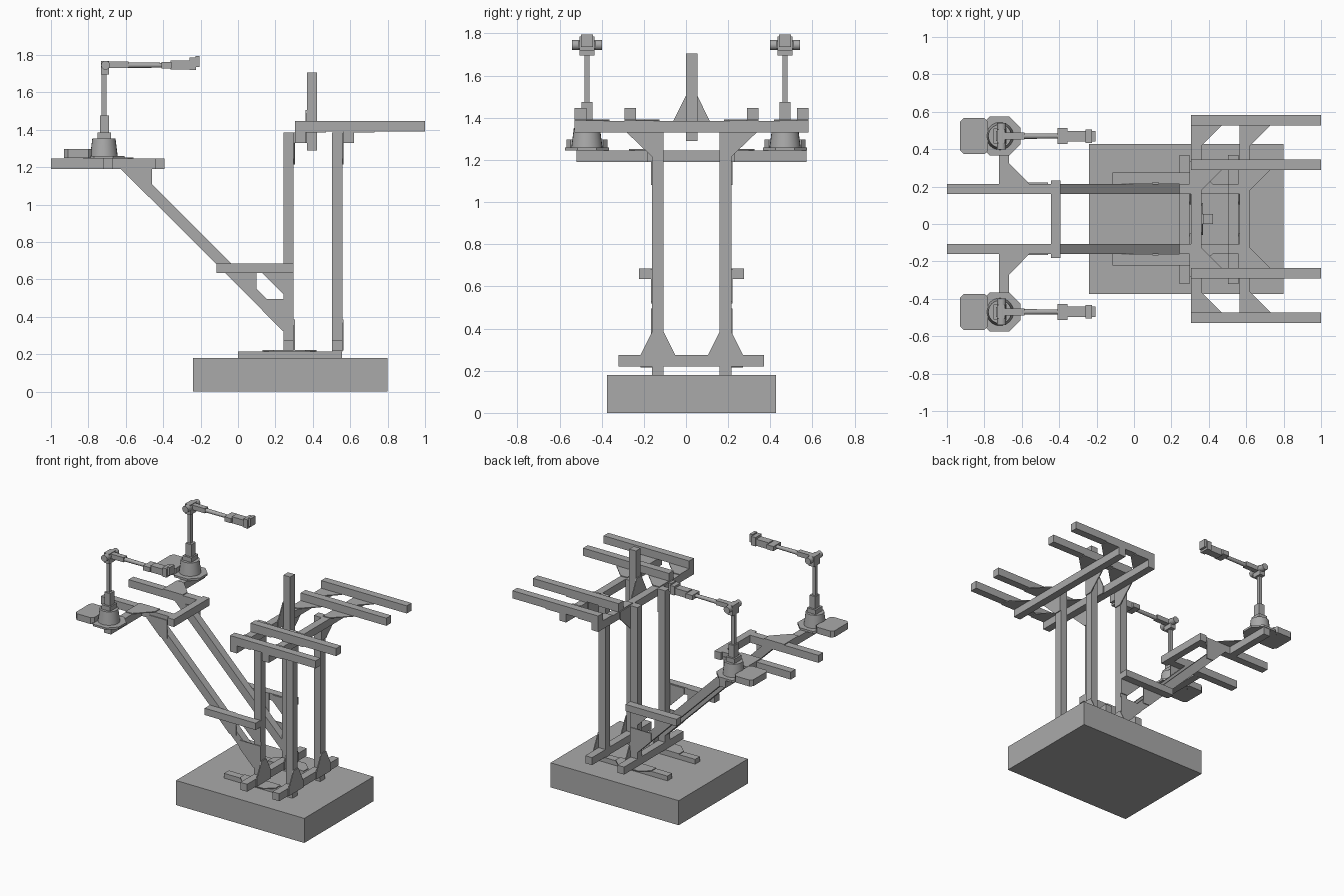
import bpy
import bmesh
from mathutils import Matrix, Vector

if "Cube" in bpy.data.objects:
    bpy.data.objects.remove(bpy.data.objects["Cube"])

grey = bpy.data.materials.new("machine grey")
grey.use_nodes = True
COLOUR = (0.4, 0.4, 0.4, 1)
grey.diffuse_color = COLOUR
grey.node_tree.nodes["Principled BSDF"].inputs["Base Color"].default_value = COLOUR

MID = 0.027   # symmetry plane of the frame
ARM_Y = 0.47  # distance of each arm from the centre


def finish(name, bm):
    bmesh.ops.recalc_face_normals(bm, faces=bm.faces)
    mesh = bpy.data.meshes.new(name)
    bm.to_mesh(mesh)
    bm.free()
    mesh.materials.append(grey)
    ob = bpy.data.objects.new(name, mesh)
    bpy.context.collection.objects.link(ob)
    return ob


def box(name, x, y, z):
    """Box from its (low, high) range on each axis."""
    bm = bmesh.new()
    bmesh.ops.create_cube(bm, size=1)
    for v in bm.verts:
        v.co = Vector([(r[0] + r[1]) / 2 + c * (r[1] - r[0])
                       for c, r in zip(v.co, (x, y, z))])
    return finish(name, bm)


def prism(name, axis, points, low, high):
    """Flat outline extruded along an axis; points use the other two axes in order."""
    bm = bmesh.new()
    verts = []
    for p in points:
        co = list(p)
        co.insert("xyz".index(axis), low)
        verts.append(bm.verts.new(co))
    face = bm.faces.new(verts)
    step = Vector([high - low if a == axis else 0 for a in "xyz"])
    new = bmesh.ops.extrude_face_region(bm, geom=[face])["geom"]
    bmesh.ops.translate(bm, vec=step, verts=[g for g in new if isinstance(g, bmesh.types.BMVert)])
    return finish(name, bm)


def cone(name, centre, r1, r2, depth, axis="z", sides=24):
    bm = bmesh.new()
    turn = {"x": Matrix.Rotation(1.5708, 4, "Y"), "y": Matrix.Rotation(-1.5708, 4, "X"),
            "z": Matrix.Identity(4)}[axis]
    bmesh.ops.create_cone(bm, cap_ends=True, segments=sides, radius1=r1, radius2=r2,
                          depth=depth, matrix=Matrix.Translation(centre) @ turn)
    ob = finish(name, bm)
    bpy.ops.object.select_all(action="DESELECT")
    ob.select_set(True)
    bpy.context.view_layer.objects.active = ob
    bpy.ops.object.shade_smooth_by_angle()
    return ob


def pair(ob, plane=MID):
    """Copy an object to the other side of a y plane."""
    other = ob.copy()
    other.data = ob.data.copy()
    other.name = ob.name + "_right"
    ob.name += "_left"
    for v in other.data.vertices:
        v.co.y = 2 * plane - v.co.y
    other.data.flip_normals()
    bpy.context.collection.objects.link(other)


# Base block and floor runners
box("base_block", (-0.24, 0.80), (-0.375, 0.427), (0, 0.18))
SIDE = (0.16, 0.215)
PLATE = (0.215, 0.221)
pair(box("floor_runner", (0, 0.555), SIDE, (0.18, 0.215)))
pair(prism("floor_gusset", "z", [(0.13, 0.16), (0.13, 0.215), (0.19, 0.27), (0.36, 0.27),
                                 (0.42, 0.215), (0.42, 0.16)], 0.215, 0.221))

# Posts, feet and head beams in two rows
for row, x in (("front", 0.243), ("rear", 0.503)):
    outer = x + 0.055
    pair(box(row + "_post", (x, outer), SIDE, (0.215, 1.385)))
    box(row + "_foot_beam", (x, outer), (-0.32, 0.37), (0.22, 0.275))
    pair(prism(row + "_foot_gusset", "x", [(0.105, 0.22), (0.27, 0.22), (0.27, 0.275),
               (0.215, 0.385), (0.16, 0.385), (0.105, 0.275)], outer, outer + 0.007))
    pair(prism(row + "_head_gusset", "x", [(0.16, 1.385), (0.335, 1.385), (0.335, 1.33),
               (0.215, 1.215), (0.16, 1.215)], outer, outer + 0.007))
    head = outer + 0.007
    front = head + 0.055
    box(row + "_head_beam", (head, front), (-0.528, 0.582), (1.33, 1.385))
    # Flat corner plates between head beam and fork beams
    for label, y in (("outer", 0.527), ("inner", 0.29)):
        pair(prism(row + "_" + label + "_corner_plate", "z",
                   [(head, y + 0.055), (front + 0.11, y + 0.055), (front + 0.11, y),
                    (front, y - 0.11), (head, y - 0.11)], 1.385, 1.391))

# Fork beams on top
for label, y in (("outer", 0.527), ("inner", 0.29)):
    pair(box(label + "_fork_beam", (0.305, 1.0), (y, y + 0.055), (1.391, 1.447)))

# Central mast
box("mast", (0.368, 0.423), (0, 0.054), (1.29, 1.705))
prism("mast_gusset", "x", [(-0.06, 1.33), (0.112, 1.33), (0.112, 1.385), (0.054, 1.505),
                           (0, 1.505), (-0.06, 1.385)], 0.361, 0.368)

# Diagonal struts with side rails and gusset plates
pair(prism("diagonal_strut", "y", [(-0.626, 1.19), (-0.54, 1.19), (0.243, 0.407),
                                   (0.243, 0.324)], *SIDE))
pair(box("side_rail", (-0.115, 0.298), (0.221, 0.276), (0.635, 0.685)))
gussets = {
    "strut_top_gusset": [(-0.626, 1.19), (-0.60, 1.215), (-0.46, 1.215), (-0.46, 1.08),
                         (-0.516, 1.08)],
    "strut_middle_gusset": [(-0.115, 0.685), (0.10, 0.685), (0.10, 0.52), (0.045, 0.52)],
    "strut_foot_gusset": [(0.13, 0.495), (0.298, 0.495), (0.298, 0.324), (0.24, 0.324),
                          (0.13, 0.434)],
    "rail_gusset": [(0.13, 0.635), (0.13, 0.68), (0.298, 0.68), (0.298, 0.525), (0.24, 0.525)],
}
for name, outline in gussets.items():
    pair(prism(name, "y", outline, *PLATE))

# Arm platform
DECK = (1.19, 1.245)
pair(box("platform_rail", (-1.0, -0.445), SIDE, DECK))
box("platform_end_beam", (-0.445, -0.393), (-0.182, 0.232), DECK)
pair(box("outrigger", (-0.722, -0.668), (0.215, 0.572), DECK), 0.0265)
pair(prism("outrigger_gusset", "z", [(-0.722, 0.16), (-0.722, 0.325), (-0.668, 0.325),
                                     (-0.56, 0.215), (-0.56, 0.16)], 1.245, 1.251))

# Robot arms, one on each outrigger
cx, cy = -0.717, ARM_Y


def arm_box(name, x, half, z):
    pair(box(name, x, (cy - half, cy + half), z), 0)


def octagon(x0, x1, half, cut):
    quarter = [(x0, half - cut), (x0 + cut, half), (x1 - cut, half), (x1, half - cut)]
    return [(x, cy + y) for x, y in quarter] + [(x, cy - y) for x, y in reversed(quarter)]


pair(prism("arm_base_plate", "z", octagon(-0.83, -0.607, 0.105, 0.06), 1.245, 1.26), 0)
pair(prism("arm_control_box", "z", octagon(-0.93, -0.78, 0.097, 0.02), 1.25, 1.297), 0)
pair(cone("arm_pedestal", (cx, cy, 1.305), 0.074, 0.062, 0.095), 0)
arm_box("arm_shoulder", (-0.737, -0.69), 0.026, (1.35, 1.475))
arm_box("arm_shoulder_side", (-0.75, -0.68), 0.04, (1.35, 1.385))
arm_box("upper_arm", (-0.729, -0.704), 0.012, (1.47, 1.70))
arm_box("elbow_body", (-0.733, -0.69), 0.036, (1.695, 1.768))
pair(cone("elbow_joint", (-0.708, cy, 1.745), 0.024, 0.024, 0.142, "y", 16), 0)
arm_box("forearm_root", (-0.70, -0.585), 0.019, (1.73, 1.764))
pair(cone("forearm", (-0.50, cy, 1.745), 0.015, 0.013, 0.19, "x", 12), 0)
arm_box("wrist_motor", (-0.41, -0.355), 0.043, (1.728, 1.762))
arm_box("wrist_body", (-0.36, -0.25), 0.028, (1.722, 1.77))
arm_box("tool_flange", (-0.26, -0.225), 0.036, (1.72, 1.785))
arm_box("tool_tip", (-0.228, -0.207), 0.028, (1.735, 1.795))
